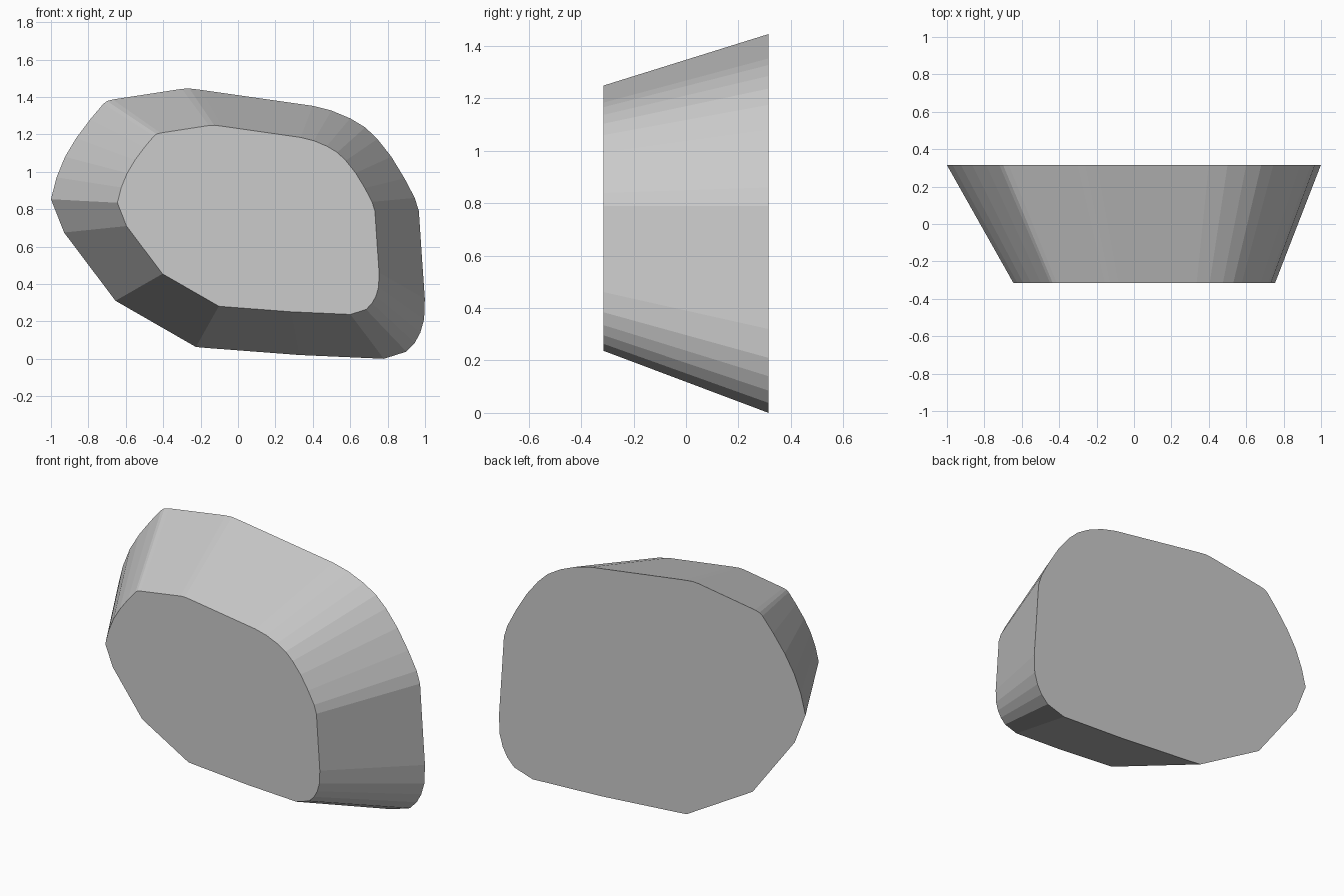
import bpy, bmesh

if "Cube" in bpy.data.objects:
    bpy.data.objects.remove(bpy.data.objects["Cube"])

# Outline of the large back face (x, z), clockwise from the left tip
OUTLINE = [
    (-1.0, .853), (-.97, .97), (-.925, 1.08), (-.865, 1.18), (-.79, 1.28),
    (-.72, 1.363), (-.70, 1.378), (-.67, 1.386), (-.30, 1.443), (-.26, 1.445),
    (-.20, 1.438), (.40, 1.352), (.50, 1.327), (.60, 1.285), (.68, 1.237),
    (.745, 1.175), (.82, 1.08), (.89, .965), (.945, .86), (.967, .79),
    (.985, .52), (.999, .32), (.995, .21), (.975, .14), (.945, .085),
    (.90, .038), (.78, 0), (.33, .02), (-.17, .058), (-.225, .063),
    (-.655, .31), (-.93, .675),
]
HALF_DEPTH = .315
TAPER, SHIFT_X, SHIFT_Z = .70, .055, .237

# Tapered block: back outline lofted to a smaller front outline
bm = bmesh.new()
back = [bm.verts.new((x, HALF_DEPTH, z)) for x, z in OUTLINE]
front = [bm.verts.new((x * TAPER + SHIFT_X, -HALF_DEPTH, z * TAPER + SHIFT_Z))
         for x, z in OUTLINE]
bm.faces.new(back)
bm.faces.new(front)
n = len(OUTLINE)
for i in range(n):
    j = (i + 1) % n
    bm.faces.new((back[i], back[j], front[j], front[i]))
bmesh.ops.recalc_face_normals(bm, faces=bm.faces)

mesh = bpy.data.meshes.new("tapered_stone")
bm.to_mesh(mesh)
bm.free()
stone = bpy.data.objects.new("tapered_stone", mesh)
bpy.context.collection.objects.link(stone)

# Plain grey
grey = bpy.data.materials.new("stone grey")
grey.diffuse_color = (.6, .6, .6, 1)
grey.use_nodes = True
grey.node_tree.nodes["Principled BSDF"].inputs["Base Color"].default_value = grey.diffuse_color
mesh.materials.append(grey)
